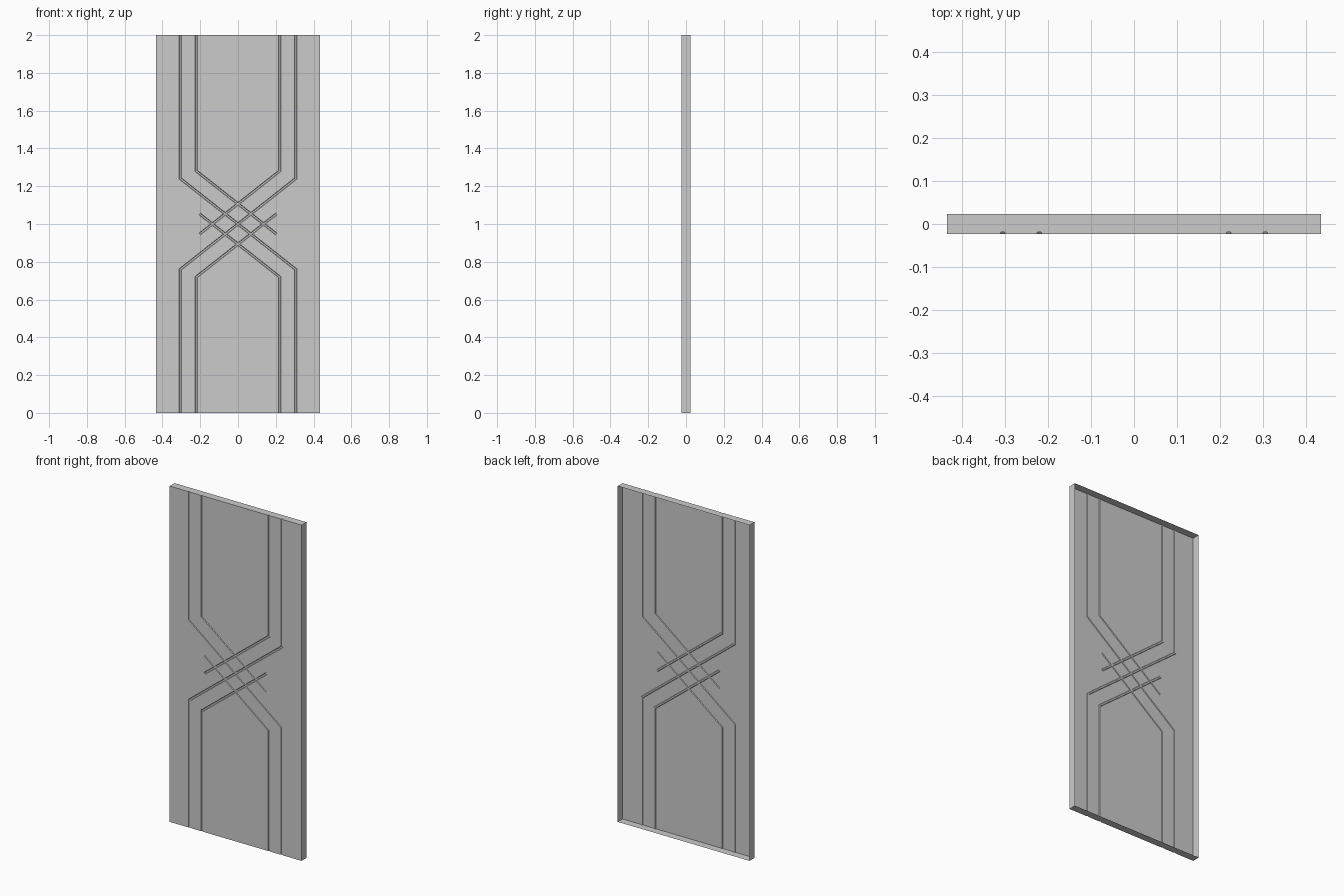
import bpy, bmesh
from mathutils import Vector

if "Cube" in bpy.data.objects:
    bpy.data.objects.remove(bpy.data.objects["Cube"])

W, D, H = 0.434, 0.0228, 2.0      # half width, half depth, height
GROOVE = [(-0.0065, -0.01), (-0.0065, 0.0), (-0.004, 0.004),
          (0.004, 0.004), (0.0065, 0.0), (0.0065, -0.01)]  # across, depth


def new_object(name, bm):
    bmesh.ops.recalc_face_normals(bm, faces=bm.faces[:])
    mesh = bpy.data.meshes.new(name)
    bm.to_mesh(mesh)
    bm.free()
    ob = bpy.data.objects.new(name, mesh)
    bpy.context.collection.objects.link(ob)
    return ob


def groove_cutter(path):
    """Sweep the groove profile along an x/z path with mitred corners."""
    pts = [Vector(p) for p in path]
    dirs = [(b - a).normalized() for a, b in zip(pts, pts[1:])]
    bm = bmesh.new()
    rings = []
    for i, p in enumerate(pts):
        d0, d1 = dirs[max(i - 1, 0)], dirs[min(i, len(dirs) - 1)]
        n0, n1 = Vector((-d0.y, d0.x)), Vector((-d1.y, d1.x))
        m = (n0 + n1).normalized()
        m /= m.dot(n0)
        rings.append([bm.verts.new((p.x + m.x * s, -D + y, p.y + m.y * s))
                      for s, y in GROOVE])
    k = len(GROOVE)
    for a, b in zip(rings, rings[1:]):
        for j in range(k):
            bm.faces.new((a[j], a[(j + 1) % k], b[(j + 1) % k], b[j]))
    bm.faces.new(rings[0])
    bm.faces.new(rings[-1])
    ob = new_object("groove_cutter", bm)
    ob.hide_render = True
    return ob


# Panel slab
bm = bmesh.new()
bmesh.ops.create_cube(bm, size=1.0)
for v in bm.verts:
    v.co = (v.co.x * 2 * W, v.co.y * 2 * D, (v.co.z + 0.5) * H)
panel = new_object("door_panel", bm)

# Crossing groove lines: two long outer ones, four short inner ones
outer = [(-0.305, 2.05), (-0.305, 1.24), (0.305, 0.76), (0.305, -0.05)]
inner = [(-0.22, 2.05), (-0.22, 1.28), (0.203, 0.947)]
paths = []
for sx in (1, -1):
    paths.append([(sx * x, z) for x, z in outer])
    paths.append([(sx * x, z) for x, z in inner])
    paths.append([(sx * x, H - z) for x, z in inner])

cutters = [groove_cutter(p) for p in paths]
for c in cutters:
    mod = panel.modifiers.new("groove", 'BOOLEAN')
    mod.operation = 'DIFFERENCE'
    mod.solver = 'EXACT'
    mod.object = c
bpy.context.view_layer.update()
cut = bpy.data.meshes.new_from_object(
    panel.evaluated_get(bpy.context.evaluated_depsgraph_get()))
panel.modifiers.clear()
panel.data = cut
for c in cutters:
    bpy.data.objects.remove(c)

# Open back: only the front skin and the four edges remain
bm = bmesh.new()
bm.from_mesh(panel.data)
back = [f for f in bm.faces if all(v.co.y > D - 1e-4 for v in f.verts)]
bmesh.ops.delete(bm, geom=back, context='FACES')
bm.to_mesh(panel.data)
bm.free()
